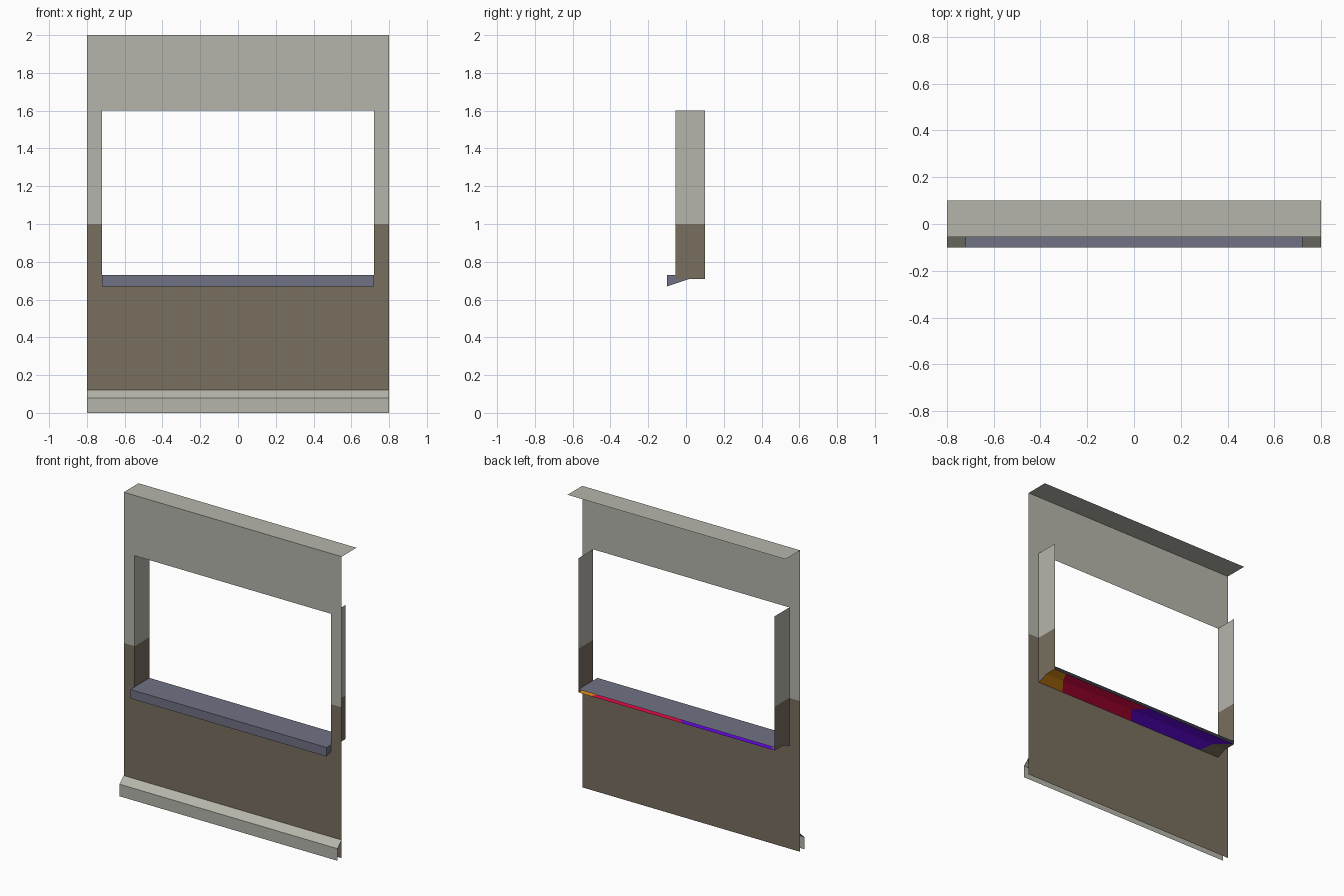
import bpy
from mathutils import Vector

if "Cube" in bpy.data.objects:
    bpy.data.objects.remove(bpy.data.objects["Cube"])


def srgb(r, g, b):
    return tuple(((c / 255 + 0.055) / 1.055) ** 2.4 if c > 10 else c / 255 / 12.92
                 for c in (r, g, b)) + (1.0,)


def material(name, *rgb):
    m = bpy.data.materials.new(name)
    m.diffuse_color = srgb(*rgb)
    m.use_nodes = True
    m.node_tree.nodes["Principled BSDF"].inputs["Base Color"].default_value = m.diffuse_color
    return m


plaster = material("light_grey_plaster", 182, 181, 171)
brown = material("brown_panel", 120, 110, 94)
slate = material("slate_blue_sill", 113, 114, 133)
orange = material("orange_underside", 250, 158, 25)
red = material("red_underside", 242, 12, 76)
violet = material("violet_underside", 112, 10, 248)


def build(name, faces):
    """faces: list of (points, outward direction, material)"""
    verts, polys, mats, index = [], [], [], {}
    used = []
    for pts, direction, mat in faces:
        vs = [Vector(p) for p in pts]
        area = sum((vs[i].cross(vs[(i + 1) % len(vs)]) for i in range(len(vs))), Vector())
        if area.dot(Vector(direction)) < 0:
            vs.reverse()
        poly = []
        for v in vs:
            key = tuple(round(c, 4) for c in v)
            if key not in index:
                index[key] = len(verts)
                verts.append(key)
            poly.append(index[key])
        polys.append(poly)
        if mat not in used:
            used.append(mat)
        mats.append(used.index(mat))
    me = bpy.data.meshes.new(name)
    me.from_pydata(verts, [], polys)
    for m in used:
        me.materials.append(m)
    for p, i in zip(me.polygons, mats):
        p.material_index = i
    ob = bpy.data.objects.new(name, me)
    bpy.context.collection.objects.link(ob)


def strip(p, q, x0=-0.8, x1=0.8):
    """quad running along x between two (y, z) profile points"""
    return [(x0, *p), (x1, *p), (x1, *q), (x0, *q)]


WALL, FRONT, BACK, FOLD = -0.055, -0.1, 0.1, 0.02
HALF, SPLIT, HEAD = 0.72, 1.0, 1.6
UNDER = 0.685     # wall top edge below the sill

# wall sheet with window opening, brown below the split height
xs, zs = (-0.8, -HALF, HALF, 0.8), (0, UNDER, SPLIT, HEAD, 2)
faces = []
for i in range(3):
    for j in range(4):
        if i == 1 and j in (1, 2):
            continue
        faces.append((strip((WALL, zs[j]), (WALL, zs[j + 1]), xs[i], xs[i + 1]),
                      (0, -1, 0), brown if zs[j] < SPLIT else plaster))
build("wall", faces)

# top ledge of the wall
build("wall_top", [(strip((WALL, 2), (BACK, 2)), (0, 0, 1), plaster)])

# baseboard: upright front and sloping top, open ends
build("baseboard", [
    (strip((FRONT, 0), (FRONT, 0.08)), (0, -1, 0), plaster),
    (strip((FRONT, 0.08), (WALL, 0.12)), (0, -1, 1), plaster)])

# window jambs
for side, label in ((-1, "left"), (1, "right")):
    x = side * HALF
    build(label + "_jamb", [
        ([(x, WALL, a), (x, BACK, a), (x, BACK, b), (x, WALL, b)], (-side, 0, 0), m)
        for a, b, m in ((0.71, SPLIT, brown), (SPLIT, HEAD, plaster))])

# sill: top, front, ends and multicoloured underside, open at the back
faces = [(strip((FRONT, 0.73), (BACK, 0.73), -HALF, HALF), (0, 0, 1), slate),
         (strip((FRONT, 0.67), (FRONT, 0.73), -HALF, HALF), (0, -1, 0), slate)]
for s in (-1, 1):
    cap = [(FRONT, 0.67), (FRONT, 0.73), (WALL, 0.73), (WALL, 0.71), (FOLD, 0.71)]
    faces.append(([(s * HALF, *p) for p in cap], (s, 0, 0), slate))
rows = [(FRONT, 0.67), (FOLD, 0.71), (BACK, 0.71)]
# colour boundaries along x at each row
cuts = [(HALF,) * 3, (0.49, 0.588, 0.63), (-0.056, 0.04, -0.04),
        (-0.55, -0.62, -0.715), (-HALF,) * 3]
for k, mat in enumerate((orange, red, violet, brown)):
    for r in range(2):
        a, b = cuts[k], cuts[k + 1]
        faces.append(([(a[r], *rows[r]), (b[r], *rows[r]),
                       (b[r + 1], *rows[r + 1]), (a[r + 1], *rows[r + 1])],
                      (0, 0, -1), mat))
build("window_sill", faces)
